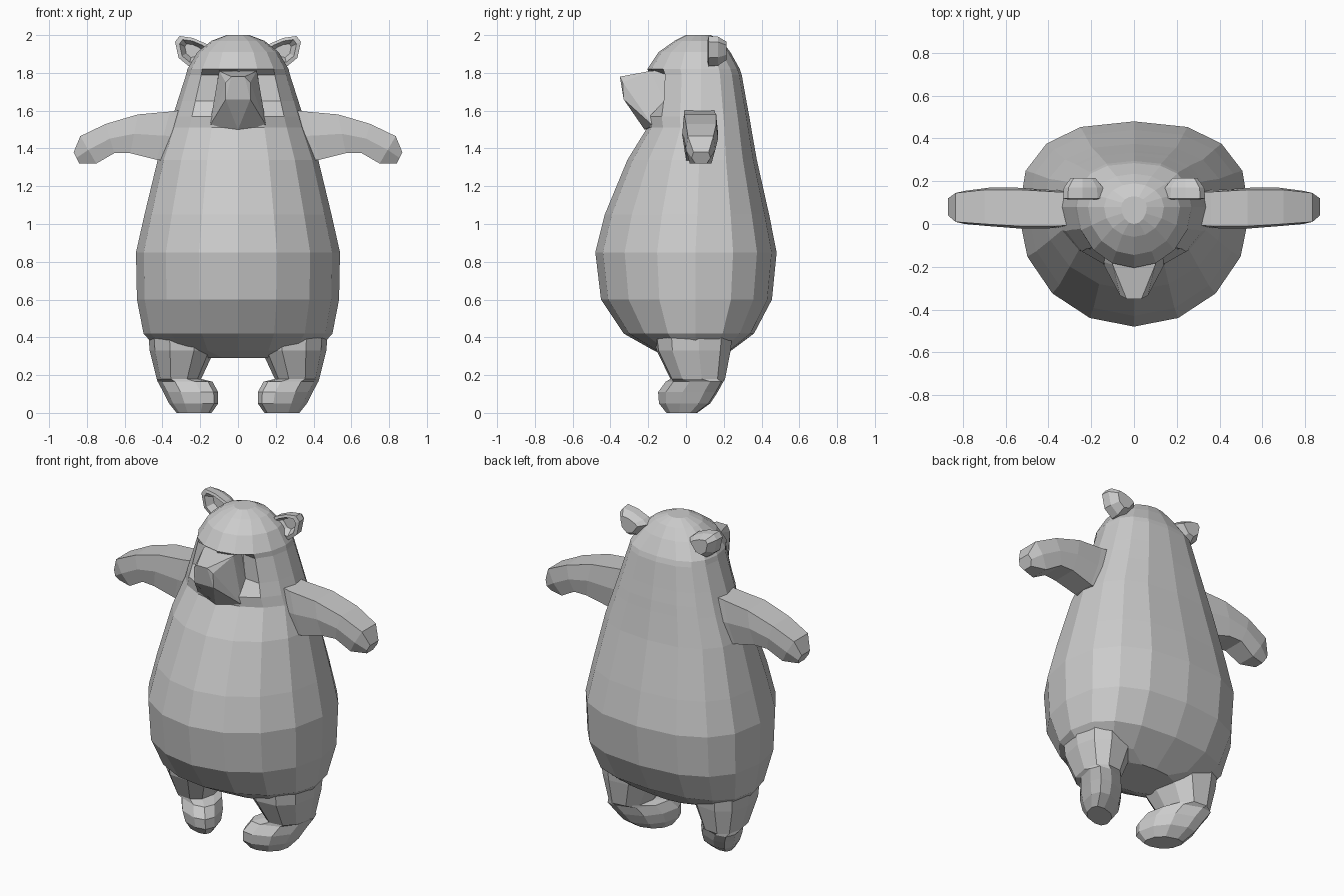
import bpy, bmesh
from math import sin, cos, pi
from mathutils import Vector


def finish(bm, name):
    bmesh.ops.recalc_face_normals(bm, faces=bm.faces[:])
    mesh = bpy.data.meshes.new(name)
    bm.to_mesh(mesh)
    bm.free()
    obj = bpy.data.objects.new(name, mesh)
    bpy.context.collection.objects.link(obj)
    return obj


def loft(name, rings):
    """Skin a list of equal-length closed rings and cap both ends."""
    bm = bmesh.new()
    vs = [[bm.verts.new(p) for p in r] for r in rings]
    n = len(vs[0])
    for a, b in zip(vs, vs[1:]):
        for i in range(n):
            j = (i + 1) % n
            bm.faces.new((a[i], a[j], b[j], b[i]))
    bm.faces.new(vs[0])
    bm.faces.new(vs[-1])
    return finish(bm, name)


def hull(name, pts):
    bm = bmesh.new()
    for p in pts:
        bm.verts.new(p)
    bmesh.ops.convex_hull(bm, input=bm.verts[:])
    return finish(bm, name)


def spow(v, e):
    return abs(v) ** e * (1 if v >= 0 else -1)


# Body and head: z, half width, widest y, front y, back y
SIDES = 16
profile = [
    (0.29, 0.20, 0.05, -0.09, 0.19), (0.33, 0.42, 0.05, -0.17, 0.24),
    (0.42, 0.50, 0.05, -0.33, 0.36), (0.60, 0.535, 0.05, -0.45, 0.455),
    (0.85, 0.54, 0.05, -0.48, 0.48), (1.05, 0.495, 0.06, -0.43, 0.44),
    (1.34, 0.425, 0.07, -0.31, 0.375), (1.51, 0.365, 0.08, -0.205, 0.345),
    (1.57, 0.345, 0.08, -0.215, 0.335), (1.65, 0.32, 0.08, -0.20, 0.32),
    (1.79, 0.275, 0.08, -0.19, 0.295), (1.82, 0.268, 0.08, -0.205, 0.285),
    (1.91, 0.215, 0.08, -0.145, 0.235), (1.97, 0.14, 0.08, -0.06, 0.19),
    (2.00, 0.06, 0.08, 0.0, 0.13),
]
rings = []
for z, w, cy, front, back in profile:
    ring = []
    for i in range(SIDES):
        a = 2 * pi * i / SIDES
        e = 0.8 if sin(a) > 0 and z < 1.9 else 1.0
        x = w * spow(cos(a), e)
        y = cy + (back - cy if sin(a) > 0 else cy - front) * spow(sin(a), e)
        # eye sockets
        if i in (11, 13) and 1.6 < z < 1.8:
            y += 0.07
        ring.append((x, y, z))
    rings.append(ring)
loft("body_and_head", rings)

# Muzzle with pointed nose and broad jaw
half = [(0.035, -0.35, 1.78), (0.065, -0.335, 1.75), (0.065, -0.33, 1.66),
        (0.10, -0.19, 1.81), (0.09, -0.05, 1.82), (0.12, -0.15, 1.66),
        (0.15, -0.175, 1.52), (0.15, -0.05, 1.52)]
hull("muzzle", [(s * x, y, z) for x, y, z in half for s in (1, -1)]
     + [(0, -0.22, 1.50)])

for side, s in (("left", 1), ("right", -1)):
    # Arm: top x, top z, bottom x, bottom z, front y, back y
    stations = [(0.25, 1.61, 0.30, 1.32, -0.01, 0.16),
                (0.36, 1.595, 0.43, 1.34, -0.02, 0.16),
                (0.53, 1.58, 0.57, 1.375, -0.02, 0.17),
                (0.70, 1.53, 0.655, 1.375, -0.01, 0.17),
                (0.835, 1.465, 0.75, 1.32, 0.0, 0.155),
                (0.87, 1.38, 0.84, 1.32, 0.03, 0.13)]
    rings = []
    for tx, tz, bx, bz, y0, y1 in stations:
        t, b = Vector((s * tx, 0, tz)), Vector((s * bx, 0, bz))
        rings.append([p + Vector((0, y, 0)) for p, y in (
            (t, y0 + 0.01), (t, y1 - 0.01), (t.lerp(b, 0.5), y1),
            (b, y1 - 0.02), (b, y0 + 0.02), (t.lerp(b, 0.5), y0))])
    loft(side + "_arm", rings)

    # Leg and inward-turned paw: z, inner x, outer x, front y, back y
    levels = [(0.50, 0.12, 0.48, -0.18, 0.26), (0.33, 0.125, 0.468, -0.16, 0.24),
              (0.18, 0.195, 0.43, -0.085, 0.21), (0.165, 0.135, 0.425, -0.11, 0.20),
              (0.11, 0.105, 0.395, -0.15, 0.17), (0.05, 0.105, 0.365, -0.145, 0.13),
              (0.0, 0.14, 0.325, -0.105, 0.06)]
    rings = []
    for z, x0, x1, y0, y1 in levels:
        skew = 0.5 if z < 0.17 else 0.1
        ring = []
        for i in range(10):
            a = 2 * pi * i / 10
            ring.append((s * ((x0 + x1) / 2 + (x1 - x0) / 2 * spow(cos(a), 0.85)),
                         (y0 + y1) / 2 + (y1 - y0) / 2 * spow(sin(a + skew), 0.85), z))
        rings.append(ring)
    loft(side + "_leg", rings)

    # Ear: thick outline with a hollow front
    outline = [(0.14, 1.93), (0.17, 1.955), (0.24, 1.985), (0.31, 1.995),
               (0.333, 1.965), (0.315, 1.88), (0.26, 1.835), (0.20, 1.85)]
    c = Vector((0.24, 0, 1.92))
    rings = []
    for y, k in ((0.16, 0.45), (0.115, 0.75), (0.12, 1.0), (0.17, 0.95), (0.215, 0.6)):
        ring = []
        for x, z in outline:
            p = c + (Vector((x, 0, z)) - c) * k
            ring.append((s * p.x, y, p.z))
        rings.append(ring)
    loft(side + "_ear", rings)
